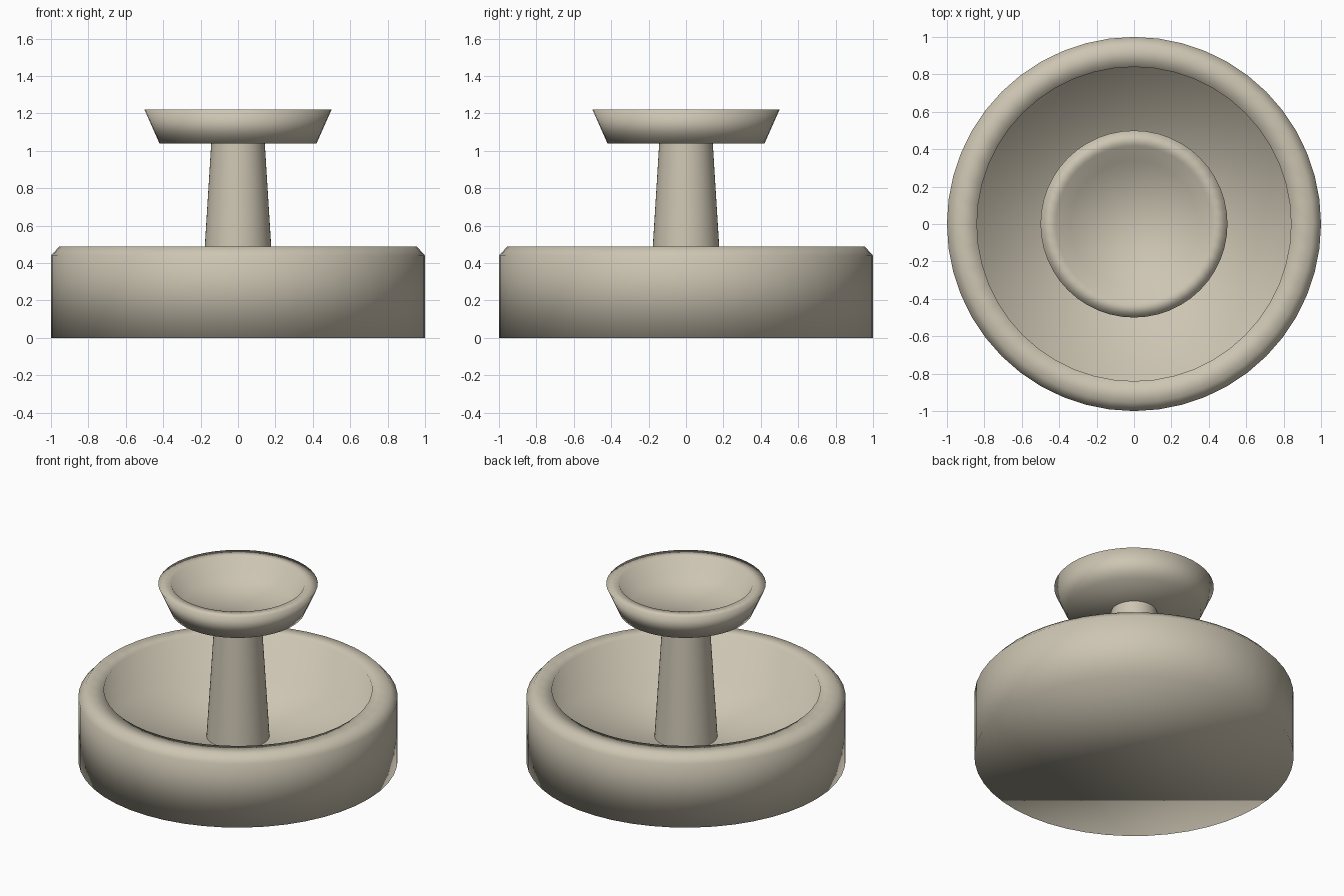
import bpy
import bmesh
from math import cos, sin, tau

SEGMENTS = 48

cube = bpy.data.objects.get("Cube")
if cube:
    bpy.data.objects.remove(cube, do_unlink=True)

# Single pale stone colour
stone = bpy.data.materials.new("pale_stone")
stone.use_nodes = True
colour = (0.61, 0.56, 0.45, 1.0)
stone.diffuse_color = colour
stone.node_tree.nodes["Principled BSDF"].inputs["Base Color"].default_value = colour


def turned(name, profile, capped=True):
    """Smooth turned part from (radius, height) points, bottom outside to inside floor."""
    bm = bmesh.new()
    rings = [[bm.verts.new((r * cos(tau * i / SEGMENTS), r * sin(tau * i / SEGMENTS), z))
              for i in range(SEGMENTS)] for r, z in profile]
    for low, high in zip(rings, rings[1:]):
        for i in range(SEGMENTS):
            j = (i + 1) % SEGMENTS
            bm.faces.new((low[i], low[j], high[j], high[i]))
    if capped:
        bm.faces.new(rings[0][::-1])
        bm.faces.new(rings[-1])
    for face in bm.faces:
        face.smooth = True
    mesh = bpy.data.meshes.new(name)
    bm.to_mesh(mesh)
    bm.free()
    mesh.materials.append(stone)
    obj = bpy.data.objects.new(name, mesh)
    bpy.context.collection.objects.link(obj)
    return obj


# Wide lower basin: chamfered outer rim, upright inner wall, flat floor
turned("lower_basin", [(1.0, 0.0), (1.0, 0.44), (0.955, 0.49), (0.84, 0.49), (0.84, 0.17)])

# Tapered pillar, its ends sunk into both bowls
turned("pillar", [(0.2, 0.13), (0.142, 1.06)], capped=False)

# Flared upper bowl with a sloping inner wall
turned("upper_bowl", [(0.42, 1.04), (0.5, 1.22), (0.417, 1.22), (0.34, 1.09)])
